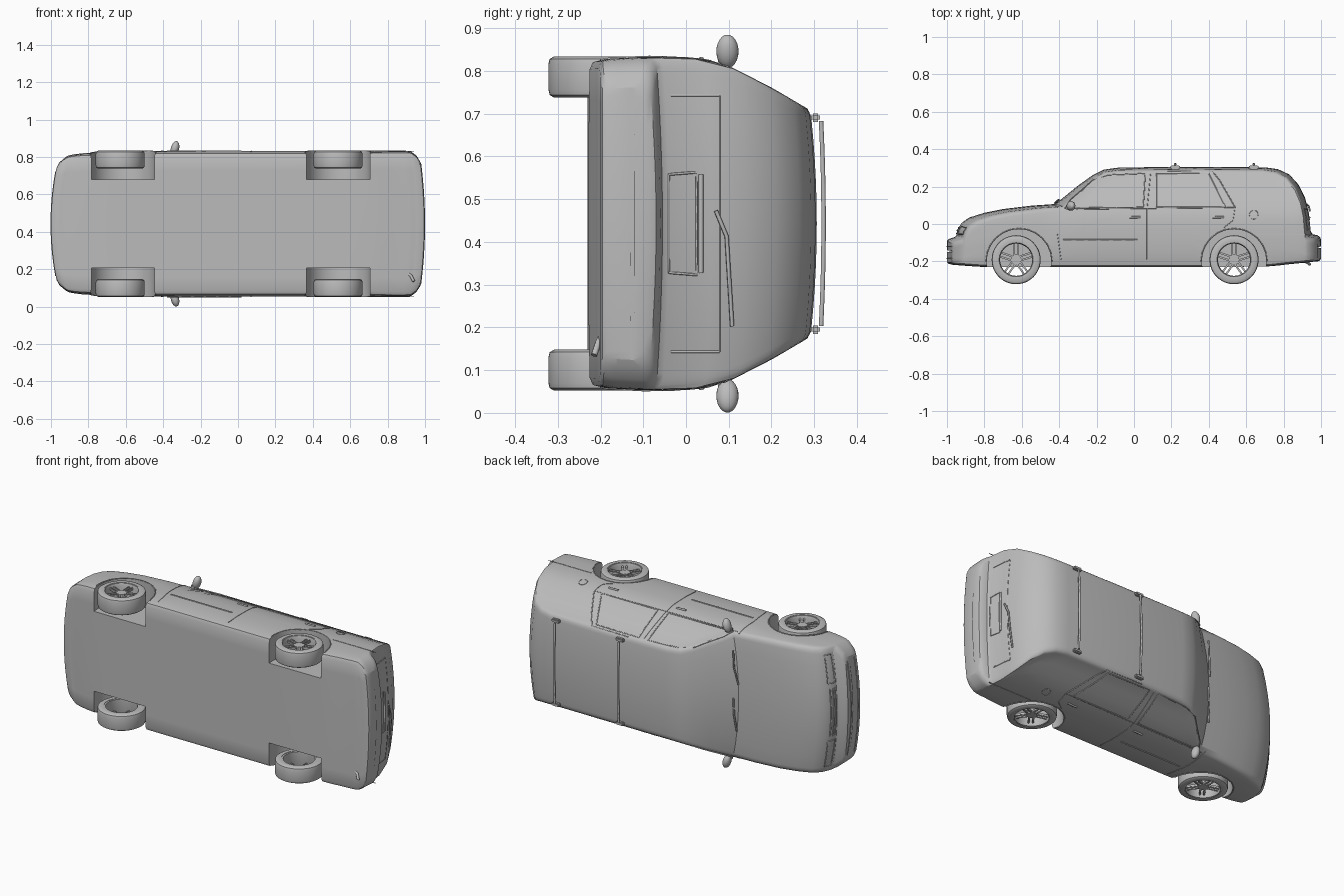
import bpy, bmesh, math
from mathutils import Vector, Matrix

if "Cube" in bpy.data.objects:
    bpy.data.objects.remove(bpy.data.objects["Cube"])

# The car lies on its side: nose to -x, roof to +y, width along z
MID = 0.443
FULL = 0.39
SIDES = (("left", 1), ("right", -1))
PAINT = (0.5, 0.5, 0.5, 1)
grey = bpy.data.materials.new("grey paint")
grey.use_nodes = True
grey.diffuse_color = PAINT
grey.node_tree.nodes["Principled BSDF"].inputs["Base Color"].default_value = PAINT

# Half width by height, and stations along the length: x, top, bottom, plan half width
SIDE = [(-.23, .37), (-.19, .385), (-.1, .39), (0, .388), (.05, .383), (.1, .366),
        (.2, .315), (.28, .268), (.31, .25)]
STATIONS = [(-1, -.14, -.15, .3), (-1, -.09, -.205, .3), (-.99, -.08, -.213, .33),
            (-.96, -.07, -.22, .36), (-.95, -.06, -.22, .365), (-.945, -.03, -.22, .367),
            (-.92, .008, -.222, .372), (-.88, .035, -.225, .377), (-.8, .06, -.23, .382),
            (-.7, .08, -.23, .386), (-.55, .098, -.23, .389), (-.42, .107, -.23, .39),
            (-.3, .205, -.23, .39), (-.22, .262, -.23, .39), (-.16, .291, -.23, .39),
            (-.08, .302, -.23, .39), (.3, .306, -.23, .39), (.7, .303, -.228, .39),
            (.77, .293, -.222, .39), (.83, .265, -.215, .39), (.88, .21, -.21, .39),
            (.915, .14, -.207, .39), (.935, .06, -.205, .389), (.945, -.04, -.203, .388),
            (.955, -.055, -.202, .386), (.98, -.06, -.2, .365), (.995, -.07, -.195, .335),
            (1, -.085, -.185, .32), (1, -.12, -.13, .32)]
NOSE, TAIL = STATIONS[3:8], STATIONS[18:25]

def lookup(table, key, col=1):
    """Linear interpolation in a sorted table."""
    if key <= table[0][0]:
        return table[0][col]
    for a, b in zip(table, table[1:]):
        if key <= b[0]:
            return a[col] + (b[col] - a[col]) * (key - a[0]) / (b[0] - a[0])
    return table[-1][col]

def half_width(x, y):
    return lookup(SIDE, y) * lookup(STATIONS, x, 3) / FULL

def bow(x, w):
    """Shift that rounds the nose and tail in plan."""
    if x < 0:
        return .05 * min(1, max(0, (-x - .1) / .3)) * (w / FULL) ** 2
    return -.03 * min(1, max(0, (x - .5) / .3)) * (w / FULL) ** 2

def link(name, data):
    ob = bpy.data.objects.new(name, data)
    bpy.context.collection.objects.link(ob)
    bpy.ops.object.select_all(action='DESELECT')
    ob.select_set(True)
    bpy.context.view_layer.objects.active = ob
    return ob

def from_bmesh(name, bm, angle=35):
    bmesh.ops.recalc_face_normals(bm, faces=bm.faces)
    me = bpy.data.meshes.new(name)
    bm.to_mesh(me)
    bm.free()
    me.materials.append(grey)
    ob = link(name, me)
    bpy.ops.object.shade_smooth_by_angle(angle=math.radians(angle))
    return ob

def tube(name, pts, radius=.003, closed=False):
    cu = bpy.data.curves.new(name, 'CURVE')
    cu.dimensions, cu.bevel_depth, cu.bevel_resolution = '3D', radius, 1
    cu.use_fill_caps = True
    sp = cu.splines.new('POLY')
    sp.points.add(len(pts) - 1)
    for p, q in zip(sp.points, pts):
        p.co = (*q, 1)
    sp.use_cyclic_u = closed
    cu.materials.append(grey)
    link(name, cu)
    bpy.ops.object.convert(target='MESH')

def block(name, place, size, bevel=.005):
    bm = bmesh.new()
    bmesh.ops.create_cube(bm, size=1)
    bmesh.ops.scale(bm, vec=size, verts=bm.verts)
    bmesh.ops.bevel(bm, geom=bm.edges[:], offset=bevel, segments=2, affect='EDGES')
    bm.transform(place)
    from_bmesh(name, bm)

def disc(name, place, radius, depth, segments=48):
    bm = bmesh.new()
    bmesh.ops.create_cone(bm, cap_ends=True, segments=segments, radius1=radius, radius2=radius, depth=depth)
    bm.transform(place)
    return from_bmesh(name, bm)

def lathe(name, profile, place):
    bm = bmesh.new()
    vs = [bm.verts.new((r, 0, h)) for r, h in profile]
    es = [bm.edges.new((a, b)) for a, b in zip(vs, vs[1:] + vs[:1])]
    bmesh.ops.spin(bm, geom=vs + es, axis=(0, 0, 1), cent=(0, 0, 0), steps=48, angle=math.tau)
    bmesh.ops.remove_doubles(bm, verts=bm.verts, dist=1e-5)
    bm.transform(place)
    from_bmesh(name, bm)

def resample(pts, closed, n=6):
    ends = pts[1:] + pts[:1] if closed else pts[1:]
    out = [Vector(a).lerp(Vector(b), i / n) for a, b in zip(pts, ends) for i in range(n)]
    return out if closed else out + [Vector(pts[-1])]

def side_line(name, pts, closed=False, radius=.003):
    """Trim line laid on both body sides."""
    for tag, s in SIDES:
        line = [(p.x, p.y, MID + s * half_width(p.x, p.y)) for p in resample(pts, closed)]
        tube(f"{name}_{tag}", line, radius, closed)

def end_line(name, rows, pts, closed=False, radius=.003, lift=0):
    """Trim line on the nose or tail; points are height and offset from the middle."""
    table = sorted((r[1], r[0]) for r in rows)
    line = []
    for p in resample(pts, closed):
        x = lookup(table, p.x + .012 * (p.y / .33) ** 2)
        line.append((x + bow(x, p.y) + lift, p.x, MID + p.y))
    tube(name, line, radius, closed)

def section(x, top, low, plan):
    """Half outline from floor middle, up the side, to roof middle."""
    tall = top - low
    r, crown, sill = min(.025, tall * .3), min(.012, tall * .2), min(.03, tall * .2)
    w = half_width(x, low + sill)
    pts = [(low, w * t) for t in (0, .25, .5, .75, .94)] + [(low + sill * .25, w * .985)]
    for k in range(9):
        y = low + sill + (tall - sill - r - crown) * k / 8
        pts.append((y, lookup(SIDE, y) * plan / FULL))
    y, w = pts[-1]
    for a in (math.pi / 8 * k for k in range(1, 5)):
        pts.append((y + r * math.sin(a), w - .035 * (1 - math.cos(a))))
    return pts + [(top - crown * t * t, (w - .035) * t) for t in (.8, .6, .4, .2, 0)]

# Body shell
bm = bmesh.new()
rings = []
for st in STATIONS:
    half = section(*st)
    loop = half + [(y, -w) for y, w in half[-2:0:-1]]
    rings.append([bm.verts.new((st[0] + bow(st[0], w), y, MID + w)) for y, w in loop])
for a, b in zip(rings, rings[1:]):
    for i in range(len(a)):
        bm.faces.new((a[i - 1], a[i], b[i], b[i - 1]))
bm.faces.new(rings[0])
bm.faces.new(rings[-1])
body = from_bmesh("body_shell", bm)

# Wheel wells cut from the shell
for x in (-.615, .535):
    for tag, s in SIDES:
        cutter = disc("well_cutter", Matrix.Translation((x, -.2, MID + s * .387)), .172, .3)
        mod = body.modifiers.new("well", 'BOOLEAN')
        mod.operation, mod.object, mod.solver = 'DIFFERENCE', cutter, 'EXACT'
        bpy.context.view_layer.objects.active = body
        bpy.ops.object.modifier_apply(modifier=mod.name)
        bpy.data.objects.remove(cutter)
body.select_set(True)
bpy.ops.object.shade_smooth_by_angle(angle=math.radians(32))

# Wheels: tyre, open rim, hub and five twin spokes
TYRE = [(.096, -.047), (.118, -.048), (.128, -.042), (.131, -.03), (.131, .03),
        (.128, .042), (.118, .048), (.096, .047)]
RIM = [(.098, -.045), (.098, .045), (.091, .045), (.086, .03), (.086, -.045)]
for end, x in (("front", -.63), ("rear", .535)):
    for tag, s in SIDES:
        place = Matrix.Translation((x, -.191, MID + s * .343)) @ Matrix.Diagonal((1, 1, s, 1))
        lathe(f"{end}_{tag}_tyre", TYRE, place)
        lathe(f"{end}_{tag}_rim", RIM, place)
        disc(f"{end}_{tag}_hub", place @ Matrix.Translation((0, 0, .02)), .028, .026, 24)
        for k in range(10):
            turn = Matrix.Rotation(math.pi / 2 + math.tau * (k // 2) / 5, 4, 'Z')
            offset = Matrix.Translation((.056, .011 * (-1) ** k, .025))
            block(f"{end}_{tag}_spoke", place @ turn @ offset, (.068, .01, .016), .003)

# Arch lips
for end, x in (("front", -.615), ("rear", .535)):
    arc = [math.pi * k / 12 for k in range(13)]
    side_line(f"{end}_arch_lip", [(x + .176 * math.cos(a), -.2 + .176 * math.sin(a)) for a in arc])

# Side windows, door gaps, mouldings and handles
side_line("front_window", [(-.37, .085), (-.34, .13), (-.22, .235), (-.14, .262), (.06, .27), (.05, .09)], True)
side_line("rear_window", [(.12, .09), (.12, .27), (.4, .268), (.49, .09)], True)
side_line("window_pillar", [(.18, .283), (.42, .28), (.46, .23), (.54, .09)])
side_line("middle_door_gap", [(.07, -.19), (.07, .08), (.09, .28)], radius=.002)
side_line("front_door_gap", [(-.39, -.19), (-.41, -.05), (-.41, .09)], radius=.002)
side_line("rear_door_gap", [(.54, .09), (.53, .02), (.48, -.02)], radius=.002)
side_line("belt_line", [(-.4, .078), (.54, .088)], radius=.002)
side_line("door_moulding", [(-.38, -.085), (.02, -.085)], radius=.004)
side_line("bumper_gap", [(.66, -.055), (.94, -.055)], radius=.002)
ring = [math.tau * k / 12 for k in range(12)]
side_line("fuel_cap", [(.64 + .024 * math.cos(a), .05 + .024 * math.sin(a)) for a in ring], True, .0015)
for name, x in (("front_handle", .005), ("rear_handle", .45)):
    side_line(name, [(x - .03, .035), (x + .03, .037)], radius=.006)

# Door mirrors
for tag, s in SIDES:
    bm = bmesh.new()
    bmesh.ops.create_uvsphere(bm, u_segments=20, v_segments=12, radius=1)
    bm.transform(Matrix.Translation((-.337, .097, MID + s * .403)) @
                 Matrix.Rotation(s * .25, 4, 'Y') @ Matrix.Diagonal((.022, .026, .04, 1)))
    from_bmesh(f"mirror_{tag}", bm)
    block(f"mirror_arm_{tag}", Matrix.Translation((-.35, .085, MID + s * .375)), (.03, .02, .03))

# Roof bars on feet
for name, x in (("front", .22), ("rear", .64)):
    tube(f"{name}_roof_bar", [(x, .322 - .006 * (t / 6) ** 2, MID + .04 * t) for t in range(-6, 7)], .006)
    for tag, s in SIDES:
        block(f"{name}_bar_foot_{tag}", Matrix.Translation((x, .303, MID + s * .248)), (.05, .022, .02))

# Tail: plate recess, handle, lamps, wiper, exhaust
end_line("plate_frame", TAIL, [(-.04, -.115), (.025, -.12), (.025, .12), (-.04, .115)], True)
end_line("hatch_handle", TAIL, [(.035, -.115), (.035, .115)], radius=.006)
end_line("hatch_line", TAIL, [(.08, -.3), (.08, .3)], radius=.002)
end_line("rear_wiper", TAIL, [(.07, .03), (.095, -.03), (.108, -.24)], radius=.005, lift=.008)
tube("exhaust", [(.85, -.185, .195), (.9, -.195, .185), (.925, -.205, .165), (.94, -.215, .135)], .008)

# Lamps, grille and bumper slots
for tag, s in SIDES:
    end_line(f"rear_lamp_{tag}", TAIL, [(-.035, s * .3), (.078, s * .3)])
    lamp = [(-.055, s * .17), (-.012, s * .17), (-.02, s * .33), (-.055, s * .33)]
    end_line(f"headlamp_{tag}", NOSE, lamp, True)
for y in (-.05, -.035, -.02):
    end_line("grille_bar", NOSE, [(y, -.14), (y, .14)], radius=.004)
for y in (-.12, -.185):
    tube("bumper_slot", [(-1 + bow(-1, k * .04), y, MID + k * .04) for k in range(-7, 8)])

# Windscreen wipers along the cowl
for z in (-.2, .08):
    tube("front_wiper", [(-.425 + bow(-.42, z), .112, MID + z), (-.405, .128, MID + z + .1),
                         (-.4, .128, MID + z + .2)], .005)
